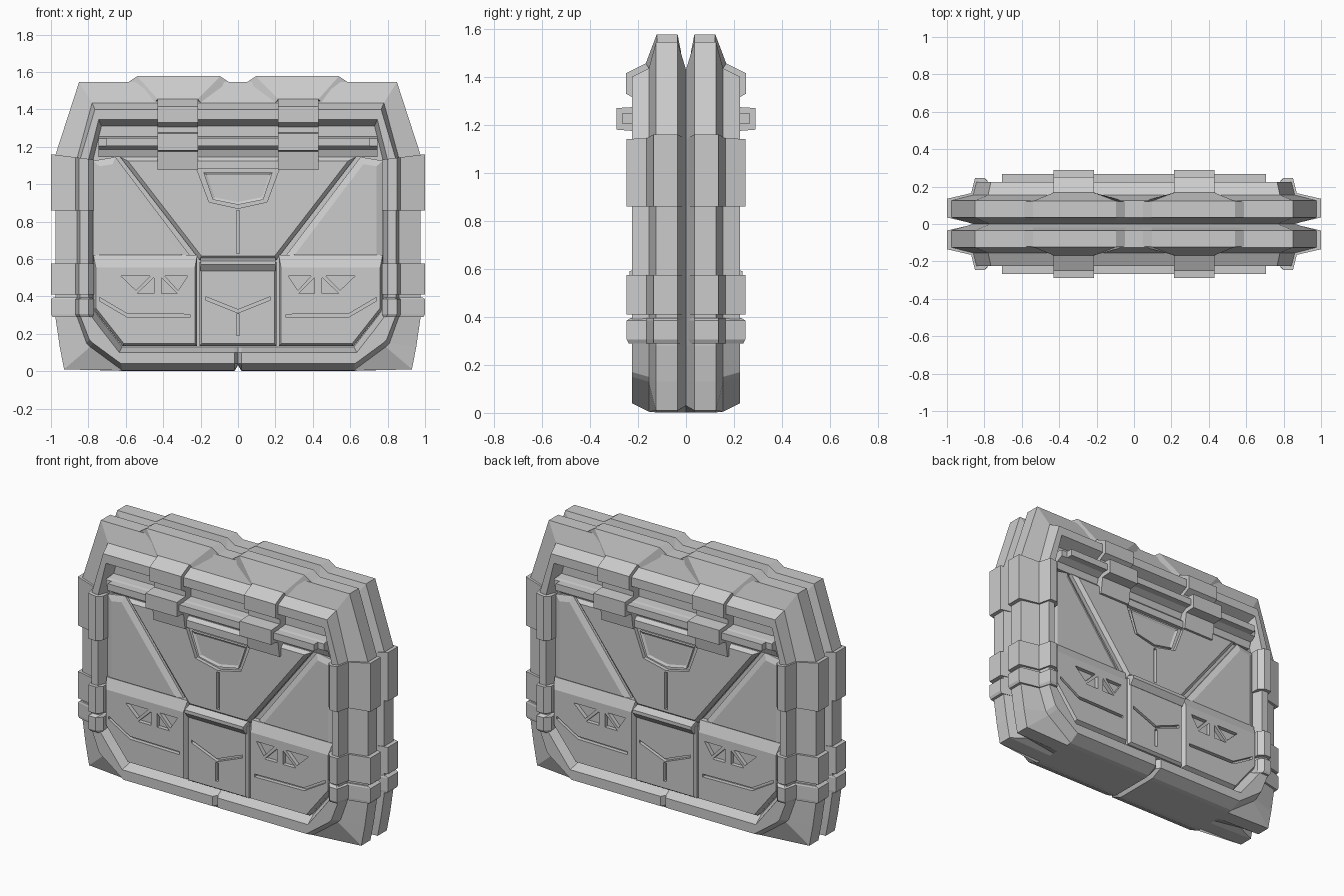
import bpy, bmesh

if "Cube" in bpy.data.objects:
    bpy.data.objects.remove(bpy.data.objects["Cube"])


def finish(name, bm, mx=True, cutter=None, mirror=True):
    bmesh.ops.recalc_face_normals(bm, faces=bm.faces)
    me = bpy.data.meshes.new(name)
    bm.to_mesh(me)
    bm.free()
    ob = bpy.data.objects.new(name, me)
    bpy.context.collection.objects.link(ob)
    if cutter:
        b = ob.modifiers.new("cut", 'BOOLEAN')
        b.operation, b.solver, b.object = 'DIFFERENCE', 'EXACT', cutter
    if mirror:
        m = ob.modifiers.new("mirror", 'MIRROR')
        m.use_axis = (mx, True, False)
        m.merge_threshold = 0.0005
    return ob


def add_loft(bm, rings, closed=True, cap_start=True, cap_end=True):
    vs = [[bm.verts.new(p) for p in r] for r in rings]
    n = len(rings[0])
    for a, b in zip(vs, vs[1:]):
        for i in range(n if closed else n - 1):
            j = (i + 1) % n
            bm.faces.new((a[i], a[j], b[j], b[i]))
    if cap_start:
        bm.faces.new(vs[0])
    if cap_end:
        bm.faces.new(vs[-1])


def loft(name, rings, mx=True, cutter=None, **kw):
    bm = bmesh.new()
    add_loft(bm, rings, **kw)
    return finish(name, bm, mx, cutter)


def beam(name, profile, x0, x1, mx=False):
    # extrude a (y, z) profile along x
    return loft(name, [[(x, y, z) for y, z in profile] for x in (x0, x1)], mx)


def panel(name, pts, y1, inset, depth, mx=True, cutter=None, y0=0.13):
    # plate with a sloped rim
    bm = bmesh.new()
    add_loft(bm, [[(x, y, z) for x, z in pts] for y in (y0, y1)])
    bmesh.ops.recalc_face_normals(bm, faces=bm.faces)
    top = max(bm.faces, key=lambda f: f.calc_center_median().y)
    bmesh.ops.inset_individual(bm, faces=[top], thickness=inset, depth=depth,
                               use_even_offset=True)
    return finish(name, bm, mx, cutter)


def make_cutter(name, polys, paths, floor, w=0.009):
    bm = bmesh.new()
    for p in polys:
        add_loft(bm, [[(x, y, z) for x, z in p] for y in (floor, 0.32)])
    for path in paths:
        vertical = abs(path[0][0] - path[-1][0]) < 0.01
        dx, dz = (w, 0) if vertical else (0, w)
        add_loft(bm, [[(x - dx, floor, z - dz), (x + dx, floor, z + dz),
                       (x + dx, 0.32, z + dz), (x - dx, 0.32, z - dz)] for x, z in path])
    ob = finish(name, bm, mirror=False)
    ob.hide_render = True
    ob.display_type = 'WIRE'
    return ob


# Outer shell: half loops from the middle groove over the rim down to the recess floor
# (the two seam points at the bottom centre are added to each loop)
outer = [(0, 1.545), (.85, 1.545), (.975, 1.16), (.975, .28), (.953, .13), (.93, .01), (.62, .002)]
loops = [
    (0, [(0, 1.43), (.77, 1.43), (.86, 1.14), (.86, .28), (.84, .13), (.82, .03), (.62, .002)]),
    (.035, outer),
    (.125, outer),
    (.155, [(0, 1.435), (.78, 1.435), (.86, 1.14), (.86, .29), (.81, .15), (.79, .13), (.62, .005)]),
    (.225, [(0, 1.40), (.765, 1.40), (.845, 1.13), (.845, .30), (.795, .17), (.775, .15), (.625, .04)]),
    (.225, [(0, 1.345), (.745, 1.345), (.80, 1.13), (.80, .315), (.725, .215), (.705, .19), (.635, .10)]),
    (.15, [(0, 1.31), (.73, 1.31), (.775, 1.13), (.775, .33), (.71, .245), (.69, .22), (.62, .13)]),
]
rings = []
for k, (y, pts) in enumerate(loops):
    zb = pts[-1][1]
    dip_y = .03 if k in (4, 5) else 0
    dip_z = .03 if k < 4 else 0
    rings.append([(x, y, z) for x, z in pts] + [(.018, y, zb), (0, y - dip_y, zb + dip_z)])
loft("outer_shell", rings, closed=False, cap_start=False)

# Side clamps wrapped round the frame
clamp = [(.85, .0), (1.0, .035), (1.0, .135), (.87, .165), (.85, .247), (.80, .247), (.77, .215), (.77, .13)]


def side_clamp(name, levels):
    # levels: (z, slant, inset)
    loft(name, [[(x - s * (x > .79) + s * (x < .79), y - s * (y > .2), z - sl * (1 - x) / .2)
                 for x, y in clamp] for z, sl, s in levels])


side_clamp("upper_side_clamp", [(.86, 0, 0), (1.16, .025, 0)])
side_clamp("middle_side_clamp", [(.41, 0, 0), (.575, 0, 0)])
side_clamp("lower_side_clamp", [(.29, 0, .008), (.305, 0, 0), (.385, 0, 0), (.395, 0, .015)])

# Raised blocks on the top edge, tapering down to the clips
raised = [(.02, 1.50), (.035, 1.577), (.122, 1.577), (.168, 1.455), (.12, 1.43)]
sunk = [(.02, 1.50), (.036, 1.543), (.12, 1.543), (.15, 1.43), (.12, 1.42)]
sections = [(sunk, .045, .195), (raised, .095, .215), (raised, .54, .43), (sunk, .59, .45)]
loft("top_block", [[(a if i < 3 else b, y, z) for i, (y, z) in enumerate(prof)]
                   for prof, a, b in sections])

# Handle ledge, bar and clips
beam("handle_ledge", [(.14, 1.255), (.205, 1.25), (.225, 1.245), (.225, 1.205), (.185, 1.185),
                      (.17, 1.145), (.14, 1.145)], -.745, .745)
beam("handle_bar", [(.22, 1.247), (.267, 1.247), (.267, 1.205), (.22, 1.205)], -.705, .705)
beam("handle_clip", [(.12, 1.46), (.16, 1.46), (.25, 1.415), (.25, 1.33), (.205, 1.305), (.205, 1.275),
                     (.29, 1.27), (.29, 1.18), (.225, 1.175), (.21, 1.075), (.12, 1.075)], .215, .43, True)

# Cutters for pockets and engraved lines
side_cut = make_cutter(
    "side_panel_cutter",
    [[(.625, .508), (.47, .508), (.545, .432)], [(.45, .50), (.45, .415), (.54, .415)],
     [(.41, .50), (.41, .415), (.325, .415)], [(.39, .508), (.27, .508), (.32, .432)]],
    [[(.74, .385), (.595, .30), (.257, .295)]], .18)
badge = [(-.22, 1.08), (.22, 1.08), (.155, .905), (0, .87), (-.155, .905)]
upper_cut = make_cutter("upper_panel_cutter", [badge], [[(0, .86), (0, .63)]], .172)
lower_cut = make_cutter("lower_panel_cutter", [],
                        [[(-.175, .39), (0, .32), (.175, .39)], [(0, .305), (0, .19)]], .18)

# Recessed face panels; the lower side one has a wide sloped brow
panel("upper_side_panel", [(.235, .59), (.775, .59), (.775, 1.125), (.655, 1.145)], .165, .035, .015)
low = [(.218, .135), (.617, .135), (.773, .333), (.773, .62), (.218, .62)]
face = [(.23, .147), (.61, .147), (.76, .338), (.76, .555), (.23, .555)]
loft("lower_side_panel", [[(x, y, z) for x, z in pts] for y, pts in ((.13, low), (.18, low), (.205, face))],
     cutter=side_cut)
panel("upper_centre_panel", [(-.63, 1.145), (.63, 1.145), (.205, .595), (-.205, .595)],
      .175, .02, .02, mx=False, cutter=upper_cut)
panel("lower_centre_panel", [(-.207, .135), (.207, .135), (.207, .585), (-.207, .585)],
      .188, .012, .017, mx=False, cutter=lower_cut)
panel("badge_plate", [(-.185, 1.062), (.185, 1.062), (.135, .917), (0, .89), (-.135, .917)],
      .188, .014, -.008, mx=False)

# Ledge between the two centre panels
beam("centre_ledge", [(.15, .605), (.19, .605), (.235, .59), (.235, .57), (.207, .535), (.15, .535)], -.2, .2)
